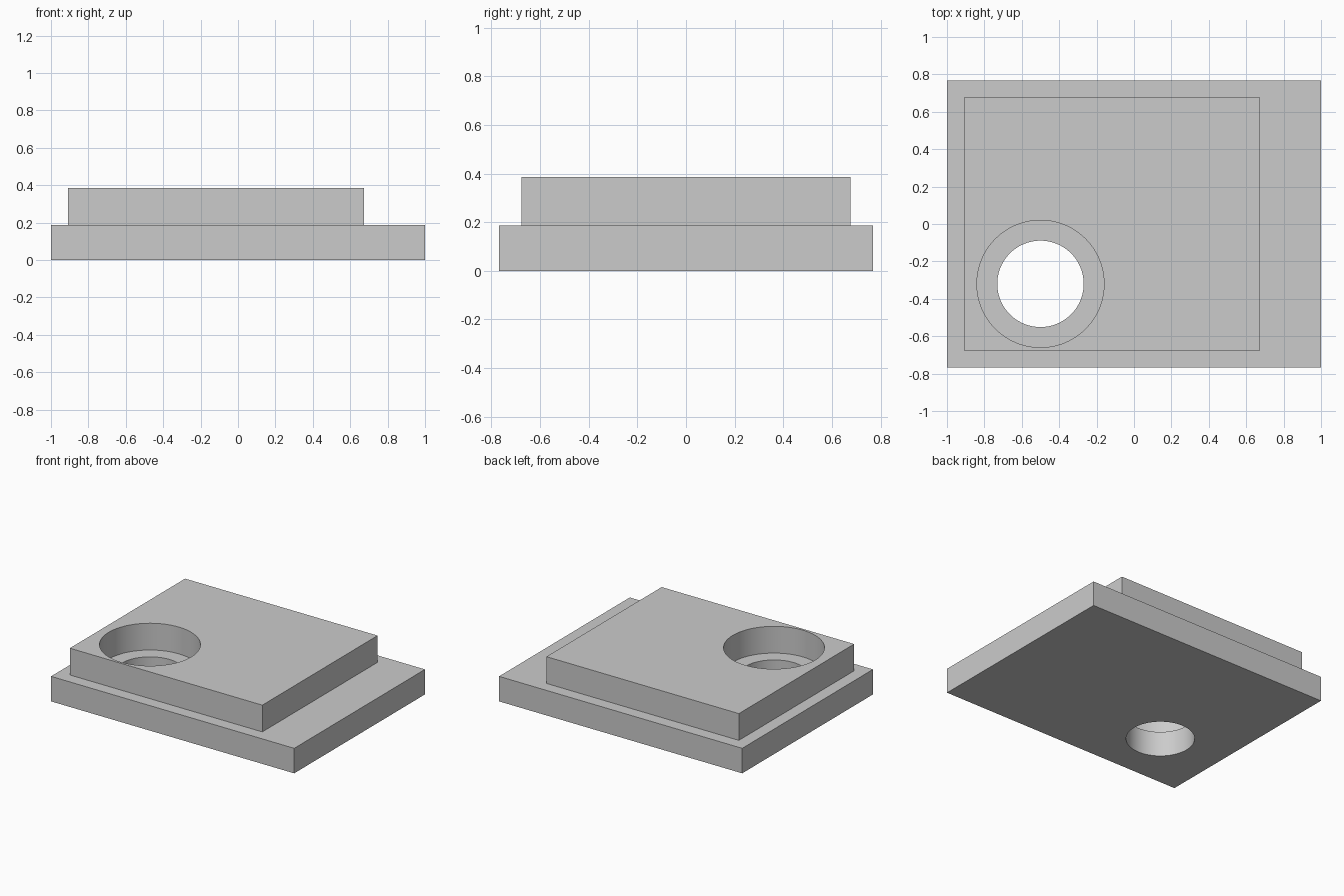
import bpy
import math

if "Cube" in bpy.data.objects:
    bpy.data.objects.remove(bpy.data.objects["Cube"], do_unlink=True)

# Single grey for the whole part
grey = bpy.data.materials.new("light_grey")
grey.use_nodes = True
grey.diffuse_color = (0.6, 0.6, 0.6, 1)
grey.node_tree.nodes["Principled BSDF"].inputs["Base Color"].default_value = (0.6, 0.6, 0.6, 1)

HOLE_X, HOLE_Y = -0.5, -0.32
STEP_Z, TOP_Z = 0.186, 0.385


def drilled_plate(name, low, high, radius):
    """Box between two corners with a round vertical hole through it."""
    centre = [(a + b) / 2 for a, b in zip(low, high)]
    bpy.ops.mesh.primitive_cube_add(size=1, location=centre)
    plate = bpy.context.object
    plate.name = name
    plate.scale = [b - a for a, b in zip(low, high)]
    bpy.ops.object.transform_apply(location=False, rotation=False, scale=True)
    plate.data.materials.append(grey)

    bpy.ops.mesh.primitive_cylinder_add(vertices=96, radius=radius, depth=1,
                                        location=(HOLE_X, HOLE_Y, centre[2]))
    cutter = bpy.context.object
    cutter.hide_render = True
    cutter.data.materials.append(grey)

    bpy.ops.object.select_all(action='DESELECT')
    plate.select_set(True)
    bpy.context.view_layer.objects.active = plate
    drill = plate.modifiers.new("drill", 'BOOLEAN')
    drill.operation = 'DIFFERENCE'
    drill.solver = 'EXACT'
    drill.object = cutter
    bpy.ops.object.modifier_apply(modifier=drill.name)
    bpy.data.objects.remove(cutter, do_unlink=True)
    bpy.ops.object.shade_smooth_by_angle(angle=math.radians(30))
    return plate


# Wide base with the narrow through hole
drilled_plate("base_plate", (-1, -0.768, 0), (1, 0.768, STEP_Z), 0.231)

# Raised pad with the wider bore, leaving a ledge on the base
drilled_plate("raised_pad", (-0.909, -0.677, STEP_Z), (0.674, 0.677, TOP_Z), 0.34)
